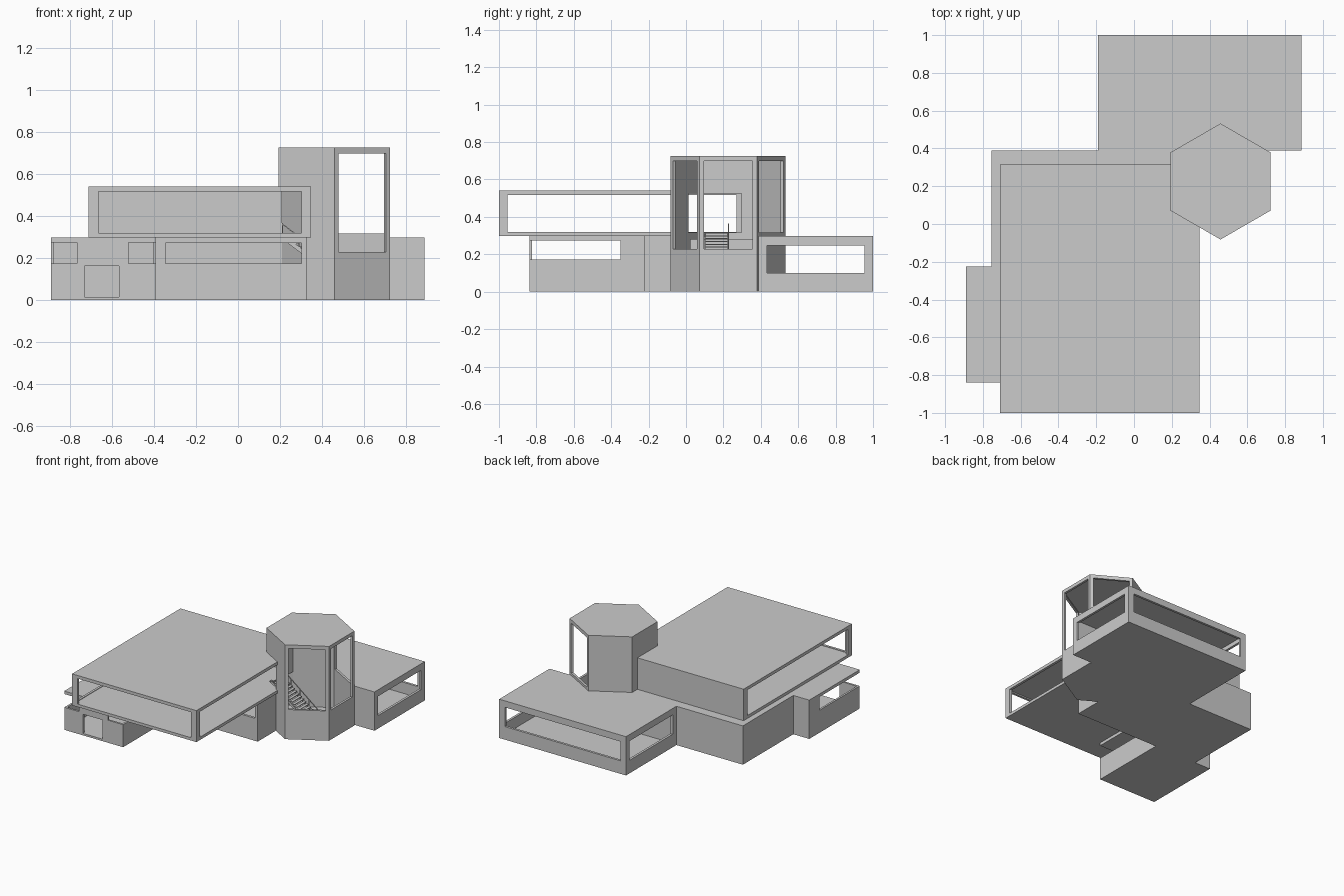
import bpy, bmesh, math

if "Cube" in bpy.data.objects:
    bpy.data.objects.remove(bpy.data.objects["Cube"])

H = 0.298   # lower roof height
HEX = (0.458, 0.225)


def finish(name, bm):
    me = bpy.data.meshes.new(name)
    bmesh.ops.recalc_face_normals(bm, faces=bm.faces)
    bm.to_mesh(me)
    bm.free()
    ob = bpy.data.objects.new(name, me)
    bpy.context.collection.objects.link(ob)
    return ob


def prism(name, pts, vec):
    """Extrude a planar outline along a vector."""
    bm = bmesh.new()
    f = bm.faces.new([bm.verts.new(p) for p in pts])
    r = bmesh.ops.extrude_face_region(bm, geom=[f])
    bmesh.ops.translate(bm, vec=vec,
                        verts=[v for v in r["geom"] if isinstance(v, bmesh.types.BMVert)])
    return finish(name, bm)


def box(name, x0, x1, y0, y1, z0, z1):
    return prism(name, [(x0, y0, z0), (x1, y0, z0), (x1, y1, z0), (x0, y1, z0)], (0, 0, z1 - z0))


def hexagon(name, r, z0, z1):
    pts = [(HEX[0] + r * math.cos(math.radians(30 + 60 * i)),
            HEX[1] + r * math.sin(math.radians(30 + 60 * i)), z0) for i in range(6)]
    # corners point to +-y
    return prism(name, pts, (0, 0, z1 - z0))


def cut(ob, *cutters):
    """Subtract each cutter in turn, then remove it."""
    bpy.context.view_layer.objects.active = ob
    for c in cutters:
        c.hide_render = True
        m = ob.modifiers.new("cut", "BOOLEAN")
        m.operation, m.solver, m.object = "DIFFERENCE", "EXACT", c
        bpy.ops.object.modifier_apply(modifier=m.name)
        bpy.data.objects.remove(c, do_unlink=True)


def face_window(angle, half, z0, z1):
    """Cutter through the tower wall facing the given angle."""
    a = math.radians(angle)
    d, t = (math.cos(a), math.sin(a)), (-math.sin(a), math.cos(a))
    pts = [(HEX[0] + d[0] * r + t[0] * s, HEX[1] + d[1] * r + t[1] * s, z0)
           for r, s in ((0.2, -half), (0.3, -half), (0.3, half), (0.2, half))]
    return prism("cutter", pts, (0, 0, z1 - z0))


def main_room():
    return box("cutter", -0.737, 0.307, -0.207, 0.367, 0.015, 0.28)


def upper_room():
    return box("cutter", -0.692, 0.327, -0.982, 0.298, 0.316, 0.526)


def tower_solid():
    return hexagon("cutter", 0.306, -0.1, 1)


# Garage wing with open corner windows and a door opening
garage = box("garage_wing", -0.89, -0.39, -0.838, -0.225, 0, H)
cut(garage,
    box("cutter", -0.875, -0.405, -0.823, -0.24, 0.015, 0.275),
    box("cutter", -0.95, -0.765, -0.9, -0.35, 0.173, 0.275),
    box("cutter", -0.52, -0.35, -0.9, -0.35, 0.173, 0.275),
    box("cutter", -0.73, -0.567, -0.9, -0.78, 0.015, 0.162))

# Main lower wing with a strip window
main = box("main_wing", -0.755, 0.325, -0.225, 0.388, 0, H)
cut(main, main_room(),
    box("cutter", -0.345, 0.302, -0.3, -0.15, 0.173, 0.272),
    tower_solid())

# Rear wing with strip windows on three sides
rear = box("rear_wing", -0.19, 0.888, 0.388, 1.0, 0, H)
cut(rear,
    box("cutter", -0.172, 0.87, 0.406, 0.982, 0.015, 0.28),
    box("cutter", -0.4, 1.1, 0.432, 0.955, 0.1, 0.248),
    box("cutter", -0.145, 0.84, 0.9, 1.1, 0.1, 0.248),
    tower_solid())

# Cantilevered upper floor with panoramic windows
upper = box("upper_floor", -0.71, 0.347, -1.0, 0.315, H, 0.54)
cut(upper, upper_room(),
    box("cutter", -0.9, 0.5, -0.955, 0.27, 0.32, 0.516),
    box("cutter", -0.663, 0.302, -1.1, -0.9, 0.32, 0.516),
    tower_solid())

# Hexagonal stair tower, open to both floors
tower = hexagon("stair_tower", 0.307, 0, 0.725)
cut(tower, hexagon("cutter", 0.287, 0.015, 0.708), main_room(), upper_room(),
    face_window(0, 0.13, 0.228, 0.698),
    face_window(-60, 0.13, 0.228, 0.698),
    face_window(60, 0.13, 0.316, 0.698))

# Staircase going down from the upper floor
N, RISE, RUN = 20, 0.015, 0.0195
X0, ZT = 0.21, 0.316
for i in range(N):
    x, z = X0 + i * RUN, ZT - i * RISE
    box(f"stair_tread_{i + 1}", x, x + RUN * 1.15, 0.105, 0.222, z - 0.005, z)
XE, ZE = X0 + N * RUN, ZT - N * RISE
for side, y in (("left", 0.1), ("right", 0.222)):
    # sloping stringer
    prism(f"stair_stringer_{side}",
          [(X0, y, ZT), (X0, y, ZT - 0.025), (XE - 0.02, y, 0.012), (XE, y, ZE)], (0, 0.005, 0))
# handrail and posts
prism("handrail", [(X0, 0.224, ZT + 0.05), (X0, 0.224, ZT + 0.044),
                   (XE, 0.224, ZE + 0.044), (XE, 0.224, ZE + 0.05)], (0, 0.006, 0))
for i in range(0, N, 4):
    x, z = X0 + i * RUN, ZT - i * RISE
    box(f"rail_post_{i // 4 + 1}", x, x + 0.005, 0.224, 0.229, z - 0.01, z + 0.046)
